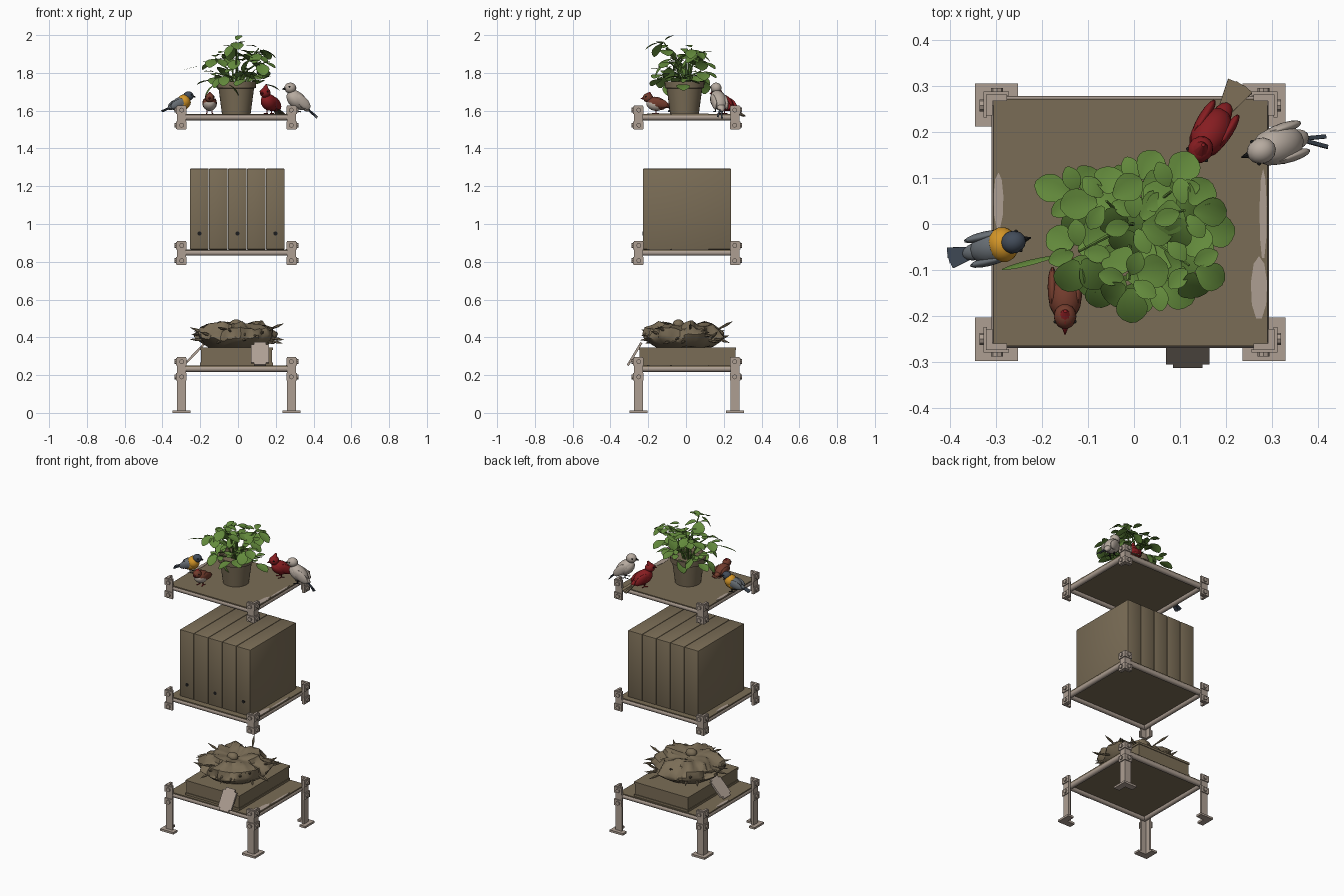
import bpy, bmesh, math, random
from mathutils import Vector, Matrix, noise

if "Cube" in bpy.data.objects:
    bpy.data.objects.remove(bpy.data.objects["Cube"])
random.seed(4)

def mat(name, r, g, b):
    m = bpy.data.materials.new(name)
    m.diffuse_color = (r, g, b, 1)
    m.use_nodes = True
    m.node_tree.nodes["Principled BSDF"].inputs["Base Color"].default_value = m.diffuse_color
    return m
WOOD = mat("brown", 0.195, 0.152, 0.093)
METAL = mat("beige", 0.42, 0.345, 0.29)
GREEN = mat("leaf green", 0.125, 0.255, 0.045)
RED = mat("red", 0.24, 0.012, 0.015)
GOLD = mat("yellow", 0.65, 0.30, 0.02)
SLATE = mat("slate blue", 0.055, 0.072, 0.10)
GREY = mat("blue grey", 0.14, 0.16, 0.18)
RUST = mat("rust", 0.17, 0.045, 0.026)
PALE = mat("pale grey", 0.47, 0.405, 0.35)
DARK = mat("black", 0.012, 0.012, 0.012)

def finish(bm, name, m, smooth=True):
    bmesh.ops.recalc_face_normals(bm, faces=bm.faces)
    me = bpy.data.meshes.new(name)
    bm.to_mesh(me)
    bm.free()
    o = bpy.data.objects.new(name, me)
    bpy.context.collection.objects.link(o)
    me.materials.append(m)
    if smooth:
        me.shade_smooth()
        me.set_sharp_from_angle(angle=math.radians(40))
    return o

def box(bm, x0, x1, y0, y1, z0, z1, M=Matrix()):
    c = Vector(((x0 + x1) / 2, (y0 + y1) / 2, (z0 + z1) / 2))
    S = Matrix.Diagonal((x1 - x0, y1 - y0, z1 - z0, 1))
    return bmesh.ops.create_cube(bm, size=1, matrix=M @ Matrix.Translation(c) @ S)

def rod(bm, a, b, r1, r2=None, n=12):
    a, b = Vector(a), Vector(b)
    d = b - a
    M = Matrix.Translation((a + b) / 2) @ d.to_track_quat('Z', 'Y').to_matrix().to_4x4()
    bmesh.ops.create_cone(bm, cap_ends=True, segments=n, radius1=r1,
                          radius2=r1 if r2 is None else r2, depth=d.length, matrix=M)

def ball(bm, c, r, M=Matrix(), n=14):
    S = Matrix.Diagonal((*r, 1))
    bmesh.ops.create_uvsphere(bm, u_segments=n, v_segments=n - 4, radius=1, matrix=M @ Matrix.Translation(c) @ S)

def lathe(bm, prof, c, n=32, jitter=0):
    rings = []
    for r, z in prof:
        ring = []
        for i in range(n):
            a = 2 * math.pi * i / n
            p = Vector((r * math.cos(a), r * math.sin(a), z))
            if jitter:
                k = noise.noise(p * 16) + 0.3 * noise.noise(p * 38)
                p += Vector((math.cos(a), math.sin(a), 0.6)) * k * jitter
            ring.append(bm.verts.new(p + Vector(c)))
        rings.append(ring)
    for A, B in zip(rings, rings[1:]):
        for i in range(n):
            bm.faces.new((A[i], A[(i + 1) % n], B[(i + 1) % n], B[i]))
    bm.faces.new(rings[0])
    bm.faces.new(rings[-1])

CX, CY, X, Y = -0.008, 0.004, 0.286, 0.258
# shelves with rails, angle-iron corners, clamps and bolts
for name, z in (("bottom", 0.233), ("middle", 0.848), ("top", 1.565)):
    bm = bmesh.new()
    box(bm, CX - 0.298, CX + 0.298, -0.265, 0.272, z + 0.002, z + 0.018)
    finish(bm, name + "_shelf_panel", WOOD)
    bm = bmesh.new()
    for s in (-1, 1):
        rod(bm, (CX - X, CY + s * Y, z), (CX + X, CY + s * Y, z), 0.016)
        rod(bm, (CX + s * X, -Y, z), (CX + s * X, Y, z), 0.016)
    finish(bm, name + "_rails", METAL)
    bm = bmesh.new()
    for sx in (-1, 1):
        for sy in (-1, 1):
            def wall(out, inn, lo, hi, z0, z1):
                # pair of plates forming an L round the corner
                for swap in (0, 1):
                    a, b = ((lo, hi), (inn, out)) if swap else ((inn, out), (lo, hi))
                    xs = sorted(CX + sx * (0.300 + v) for v in a)
                    ys = sorted(CY + sy * (0.264 + v) for v in b)
                    box(bm, *xs, *ys, z0, z1)
            wall(0.014, 0.0, -0.032, 0.014, 0.005 if z < 0.5 else z - 0.066, z + 0.062)
            for h in (0.038, -0.042):
                wall(0.02, 0.012, -0.036, 0.02, z + h - 0.02, z + h + 0.02)
                for c, d in (((0.02, -0.01), (1, 0)), ((-0.01, 0.02), (0, 1))):
                    p = Vector((CX + sx * (0.300 + c[0]), CY + sy * (0.264 + c[1]), z + h))
                    rod(bm, p, p + Vector((sx * d[0], sy * d[1], 0)) * 0.008, 0.013, n=8)
            if z < 0.5:  # L-shaped foot
                wall(0.038, -0.002, -0.056, 0.038, 0, 0.013)
    finish(bm, name + "_posts_and_clamps", METAL)
    # worn edge patches
    bm = bmesh.new()
    for x, y, a, b in ((CX - 0.287, 0.05, 0.011, 0.062), (CX + 0.28, -0.14, 0.018, 0.07), (CX + 0.289, 0.02, 0.008, 0.1)):
        bmesh.ops.create_cone(bm, cap_ends=True, segments=9, radius1=1, radius2=1, depth=0.0025,
                              matrix=Matrix.Translation((x, y, z + 0.0185)) @ Matrix.Diagonal((a, b, 1, 1)))
    finish(bm, name + "_worn_patches", METAL)

# row of five binders
for i in range(5):
    bm = bmesh.new()
    x = -0.254 + i * 0.1005
    box(bm, x, x + 0.0985, -0.228, 0.238, 0.866, 1.293)
    bmesh.ops.bevel(bm, geom=bm.edges[:], offset=0.003, segments=2, affect='EDGES', profile=0.5)
    finish(bm, "binder_%d" % (i + 1), WOOD)
    if i % 2 == 0:
        bm = bmesh.new()
        rod(bm, (x + 0.05, -0.225, 0.95), (x + 0.05, -0.2295, 0.95), 0.011, n=16)
        finish(bm, "binder_hole_%d" % (i + 1), DARK)

# flat book under the nest
bm = bmesh.new()
box(bm, -0.2, 0.185, -0.25, 0.266, 0.252, 0.266)
box(bm, -0.2, 0.185, -0.25, 0.266, 0.332, 0.346)
box(bm, -0.196, 0.181, -0.246, 0.262, 0.262, 0.336)
finish(bm, "flat_book", WOOD)

# leaning paper tags
bm = bmesh.new()
M = Matrix.Translation((0.117, -0.272, 0.312)) @ Matrix.Rotation(math.radians(-31), 4, 'X')
box(bm, -0.047, 0.047, -0.006, 0.006, -0.07, 0.07, M)
M = Matrix.Translation((-0.23, -0.02, 0.312)) @ Matrix.Rotation(math.radians(44), 4, 'Y')
box(bm, -0.006, 0.006, -0.047, 0.047, -0.07, 0.07, M)
bmesh.ops.bevel(bm, geom=[e for e in bm.edges if 0.0119 < e.calc_length() < 0.0121],
                offset=0.015, segments=2, affect='EDGES')
finish(bm, "paper_tags", METAL)

# nest with egg and twigs
bm = bmesh.new()
lathe(bm, [(0.15, 0), (0.18, 0.02), (0.205, 0.042), (0.208, 0.062), (0.185, 0.09), (0.15, 0.112), (0.115, 0.124),
           (0.08, 0.122), (0.045, 0.115), (0.015, 0.112)], (-0.01, -0.01, 0.348), 56, 0.045)
finish(bm, "nest_bowl", WOOD)
bm = bmesh.new()
ball(bm, (-0.01, -0.04, 0.468), (0.035, 0.03, 0.027))
finish(bm, "egg", WOOD)
bm = bmesh.new()
for i in range(30):
    a = i * 2.4
    u = Vector((math.cos(a), math.sin(a), 0))
    t = Vector((-u.y, u.x, 0)) * random.uniform(-0.05, 0.05)
    p = u * 0.16 + Vector((-0.005, 0, random.uniform(0.38, 0.44)))
    q = p + u * random.uniform(0.07, 0.095) + t + Vector((0, 0, random.uniform(-0.03, 0.05)))
    rod(bm, p, p.lerp(q, 0.65), 0.003, 0.008, 6)
    rod(bm, p.lerp(q, 0.65), q, 0.008, 0.001, 6)
finish(bm, "nest_twigs", WOOD)

# flower pot
bm = bmesh.new()
lathe(bm, [(0.076, 0), (0.094, 0.135), (0.103, 0.137), (0.106, 0.172), (0.096, 0.172), (0.09, 0.15), (0.01, 0.152)],
      (-0.009, -0.008, 1.583))
finish(bm, "flower_pot", WOOD)

# plant: stems ending in rosettes of rounded leaves
def leaf(bm, base, az, el, L, W):
    M = Matrix.Translation(base) @ Matrix.Rotation(az, 4, 'Z') @ Matrix.Rotation(-el, 4, 'Y')
    rows = []
    for i in range(9):
        t = i / 8
        w = W * 0.5 * max(0.05, math.sin(math.pi * t ** 1.2)) ** 0.55
        x, z = L * (0.2 + 0.8 * t), -0.2 * L * t * t
        rows.append([bm.verts.new(M @ Vector((x, k * w, z + abs(k) * w * 0.15))) for k in (-1, -0.5, 0, 0.5, 1)])
    for A, B in zip(rows, rows[1:]):
        for k in range(4):
            bm.faces.new((A[k], A[k + 1], B[k + 1], B[k]))

leaves, stems = bmesh.new(), bmesh.new()
tips = [(-0.06, 0.05, 1.91), (0.08, 0.07, 1.90), (-0.01, -0.12, 1.965), (0.12, -0.09, 1.86), (-0.12, -0.06, 1.88),
        (0.11, 0.03, 1.93), (0.0, 0.0, 1.90), (-0.12, 0.06, 1.80), (0.05, -0.12, 1.81), (-0.07, -0.10, 1.79),
        (0.01, 0.08, 1.81), (0.125, -0.02, 1.78)]
for x, y, z in tips:
    root, tip = Vector((x * 0.2 - 0.009, y * 0.2, 1.73)), Vector((x, y, z))
    mid = root.lerp(tip, 0.5) + Vector((-x * 0.15, -y * 0.15, 0.02))
    rod(stems, root, mid, 0.005, n=6)
    rod(stems, mid, tip, 0.005, 0.003, 6)
    a0 = random.uniform(0, 6)
    for i in range(7):
        big = i % 2 == 0
        leaf(leaves, tip + Vector((0, 0, -0.02 * (i % 3))), a0 + i * 2 * math.pi / 7,
             random.uniform(-0.7, 0.05) if big else random.uniform(0.1, 0.7),
             random.uniform(0.088, 0.105) if big else 0.07, random.uniform(0.062, 0.075) if big else 0.04)
leaf(leaves, Vector((-0.13, -0.06, 1.83)), math.radians(194), 0.1, 0.16, 0.012)
leaf(leaves, Vector((-0.11, -0.03, 1.75)), math.radians(190), -0.7, 0.1, 0.06)
finish(leaves, "plant_leaves", GREEN)
finish(stems, "plant_stems", GREEN)

# birds: local +x is forward, origin at the feet
def bird(name, pos, head_deg, pitch, s, body, belly, head, wing, tail, tl, crest=None, ch=0.042, fork=False, collar=None):
    F = Matrix.Translation(pos) @ Matrix.Rotation(math.radians(head_deg), 4, 'Z') @ Matrix.Scale(s, 4)
    C = F @ Matrix.Translation((0, 0, 0.058)) @ Matrix.Rotation(-math.radians(pitch), 4, 'Y')
    H = Vector((0.046 * math.cos(math.radians(pitch)) + 0.004, 0, 0.064 + 0.058 * math.sin(math.radians(pitch)) + 0.012))
    def part(label, m, *balls):
        bm = bmesh.new()
        for M, c, r in balls:
            ball(bm, c, r, M)
        finish(bm, name + "_" + label, m)
    part("body", body, (C, (0, 0, 0), (0.06, 0.039, 0.036)), (C, (-0.045, 0, 0.002), (0.035, 0.02, 0.016)))
    part("belly", belly, (C, (0.008, 0, -0.008), (0.051, 0.037, 0.035)))
    part("head", head, (F, H, (0.029, 0.026, 0.026)))
    part("wings", wing, *[(C, (-0.018, k * 0.029, 0.006), (0.048, 0.011, 0.024)) for k in (-1, 1)])
    part("eyes", DARK, *[(F, H + Vector((0.012, k * 0.0225, 0.006)), (0.004, 0.004, 0.004)) for k in (-1, 1)])
    if collar:
        part("collar", collar, (C, (0.024, 0, 0.002), (0.036, 0.041, 0.039)))
    bm = bmesh.new()  # beak and legs
    rod(bm, F @ (H + Vector((0.022, 0, -0.002))), F @ (H + Vector((0.042, 0, -0.006))), 0.009 * s, 0.001, 8)
    for k in (-0.014, 0.014):
        rod(bm, F @ Vector((0.005, k, 0.04)), F @ Vector((0.005, k, 0.002)), 0.003 * s, n=6)
        for d in (-0.016, 0.02):
            rod(bm, F @ Vector((0.005, k, 0.003)), F @ Vector((0.005 + d, k * 1.3, 0.002)), 0.0025 * s, n=6)
    finish(bm, name + "_beak_and_legs", RED if crest else DARK)
    bm = bmesh.new()  # tail fan or fork
    for k in ((-0.7, 0.7) if fork else (-1, 0, 1)):
        T = C @ Matrix.Translation((-0.05, 0, 0.003)) @ Matrix.Rotation(-k * 0.2 + (-0.3 if fork else 0), 4, 'Z')
        w = 0.004 if fork else 0.012
        box(bm, -tl, 0, -w, w, -0.002 + k * 0.002, 0.002 + k * 0.002, T)
    finish(bm, name + "_tail", tail)
    if crest:
        bm = bmesh.new()
        rod(bm, F @ (H + Vector((0, 0, 0.01))), F @ (H + Vector((-0.012, 0, ch))), 0.021 * s, 0.004, 10)
        finish(bm, name + "_crest", crest)

bird("yellow_bird", (-0.305, -0.05, 1.583), 14, 24, 0.95, GREY, GOLD, SLATE, GREY, SLATE, 0.065, collar=GOLD)
bird("rust_bird", (-0.15, -0.155, 1.583), -90, 14, 0.95, RUST, PALE, RUST, RUST, RUST, 0.04, crest=RED, ch=0.03)
bird("red_bird", (0.168, 0.2, 1.583), -122, 32, 1.05, RED, RED, RED, RED, WOOD, 0.085, crest=RED)
bird("pale_bird", (0.316, 0.172, 1.592), -162, 44, 1.1, PALE, PALE, PALE, PALE, SLATE, 0.078, fork=True)
